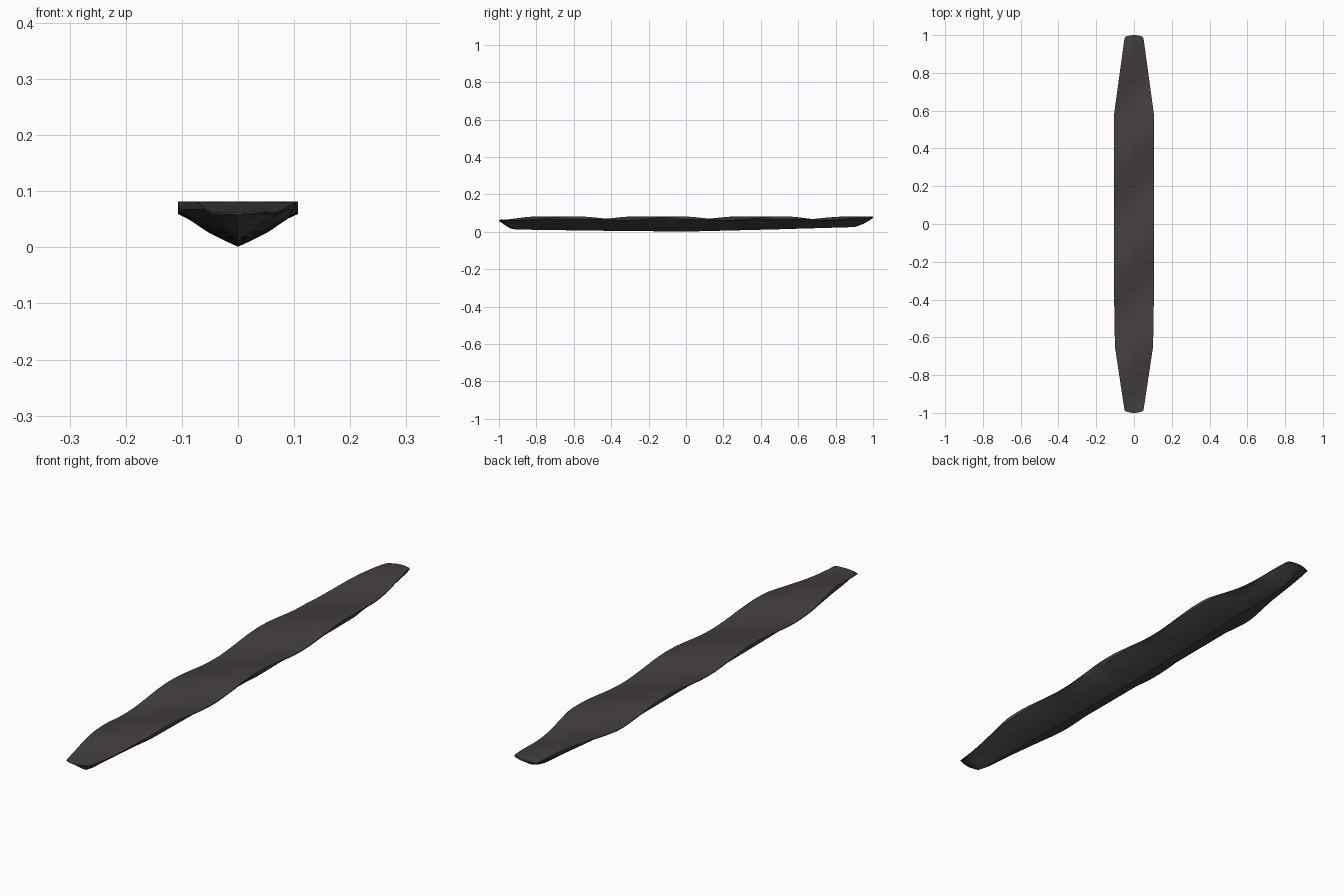
import bpy, bmesh, math

if "Cube" in bpy.data.objects:
    bpy.data.objects.remove(bpy.data.objects["Cube"])

# Control curves along the length: (y, value)
HALF_WIDTH = [(-1, .048), (-.65, .101), (-.35, .106), (.57, .107), (1, .048)]
KEEL = [(-1, .058), (-.96, .03), (-.94, .018), (-.91, .012), (-.5, .006), (0, .001),
        (.45, .012), (.9, .025), (.95, .042), (1, .073)]
SECTION = [(0, 0), (.25, .16), (.5, .34), (.8, .62), (1, .86)]   # half width share, height share


def lerp(curve, y):
    for (a, va), (b, vb) in zip(curve, curve[1:]):
        if y <= b:
            return va + (vb - va) * max(0, y - a) / (b - a)
    return curve[-1][1]


def wave(x, y):
    # diagonal swell crossing the deck
    return .072 + .010 * math.cos(2 * math.pi * (y + .15 - 1.1 * x) / .55)


# Stations: even spacing plus the curve breakpoints
ys = sorted({round(-1 + i * .025, 3) for i in range(81)} | {-.96, -.94, -.91})
us = [-1 + i / 6 for i in range(13)]
bm = bmesh.new()
tops, bottoms = [], []
for y in ys:
    w, k = lerp(HALF_WIDTH, y), lerp(KEEL, y)
    tip = .01 if abs(y) == 1 else 0
    row = [bm.verts.new((u * w, y * (1 - tip * u * u), wave(u * w, y))) for u in us]
    tops.append(row)
    low = []
    for s, f in [(-s, f) for s, f in SECTION[:0:-1]] + SECTION:
        dent = .012 * math.exp(-((y + .1) / .05) ** 2) if s >= .8 else 0
        x = s * w - dent
        z = min(k + f * (.077 - k), wave(x, y) - .003)
        low.append(bm.verts.new((x, y * (1 - tip * s * s), z)))
    bottoms.append(low)

for i in range(len(ys) - 1):
    a, b, c, d = tops[i], tops[i + 1], bottoms[i], bottoms[i + 1]
    for j in range(len(a) - 1):        # wavy deck
        bm.faces.new((a[j], a[j + 1], b[j + 1], b[j]))
    for j in range(len(c) - 1):        # keeled underside
        bm.faces.new((c[j + 1], c[j], d[j], d[j + 1]))
    bm.faces.new((a[0], b[0], d[0], c[0]))        # thin side walls
    bm.faces.new((a[-1], c[-1], d[-1], b[-1]))

# End caps
bm.faces.new(tops[0][::-1] + bottoms[0])
bm.faces.new(tops[-1] + bottoms[-1][::-1])
bmesh.ops.recalc_face_normals(bm, faces=bm.faces)

mesh = bpy.data.meshes.new("lower_hull")
bm.to_mesh(mesh)
bm.free()
hull = bpy.data.objects.new("lower_hull", mesh)
bpy.context.collection.objects.link(hull)

mat = bpy.data.materials.new("dark charcoal")
mat.diffuse_color = (.055, .049, .047, 1)
mat.use_nodes = True
mat.node_tree.nodes["Principled BSDF"].inputs["Base Color"].default_value = mat.diffuse_color
mesh.materials.append(mat)

bpy.context.view_layer.objects.active = hull
hull.select_set(True)
bpy.ops.object.shade_smooth_by_angle(angle=math.radians(20))
